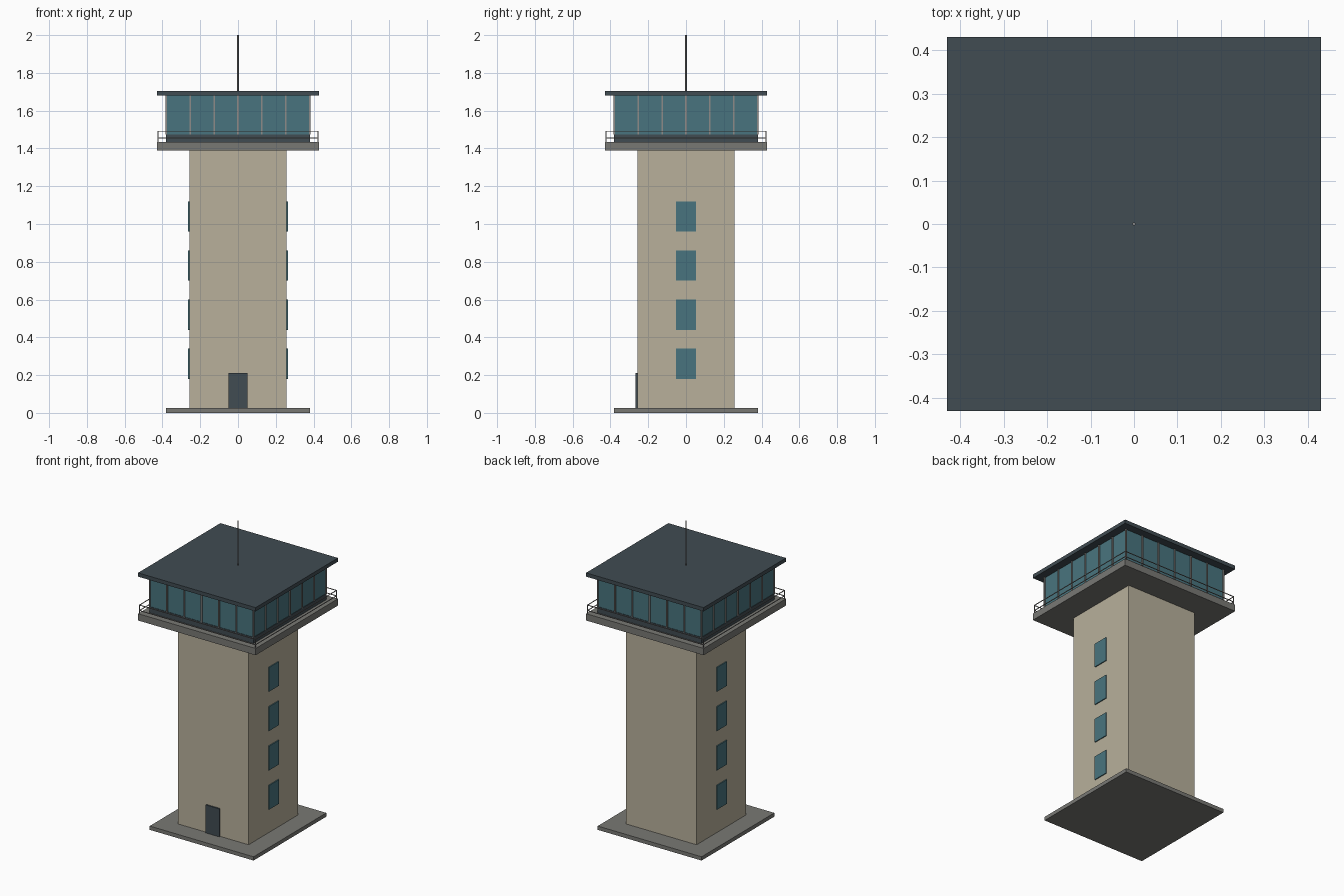
import bpy, bmesh
from mathutils import Matrix, Vector

if "Cube" in bpy.data.objects:
    bpy.data.objects.remove(bpy.data.objects["Cube"])


def material(name, rgb):
    m = bpy.data.materials.new(name)
    m.diffuse_color = (*rgb, 1)
    m.use_nodes = True
    m.node_tree.nodes["Principled BSDF"].inputs["Base Color"].default_value = m.diffuse_color
    return m


WALL = material("sand_wall", (0.48, 0.435, 0.33))
CONCRETE = material("grey_concrete", (0.19, 0.19, 0.175))
DARK = material("dark_slate", (0.052, 0.072, 0.085))
GLASS = material("teal_glass", (0.066, 0.175, 0.21))
METAL = material("grey_metal", (0.27, 0.26, 0.25))


def boxes(name, mat, specs):
    """One object from boxes given as (low corner, high corner)."""
    bm = bmesh.new()
    for lo, hi in specs:
        lo, hi = Vector(lo), Vector(hi)
        bmesh.ops.create_cube(bm, size=1, matrix=Matrix.Translation((lo + hi) / 2)
                              @ Matrix.Diagonal((*(hi - lo), 1)))
    me = bpy.data.meshes.new(name)
    bm.to_mesh(me)
    bm.free()
    me.materials.append(mat)
    ob = bpy.data.objects.new(name, me)
    bpy.context.collection.objects.link(ob)
    return ob


def slab(name, mat, half, z0, z1):
    return boxes(name, mat, [((-half, -half, z0), (half, half, z1))])


# Stacked square storeys
slab("ground_slab", CONCRETE, 0.38, 0, 0.025)
slab("shaft", WALL, 0.258, 0.025, 1.39)
slab("balcony_deck", CONCRETE, 0.43, 1.39, 1.435)
slab("cabin_sill", DARK, 0.38, 1.435, 1.475)
slab("cabin_glass", GLASS, 0.377, 1.475, 1.68)
slab("roof", DARK, 0.43, 1.68, 1.705)

# Door on the front and windows up both sides
boxes("door", DARK, [((-0.05, -0.267, 0.004), (0.05, -0.258, 0.21))])
panes = []
for i in range(4):
    z = 0.18 + 0.26 * i
    for x0, x1 in ((0.258, 0.264), (-0.264, -0.258)):
        panes.append(((x0, -0.052, z), (x1, 0.052, z + 0.16)))
boxes("shaft_windows", GLASS, panes)

# Cabin mullions, seven per side with shared corners
r, h = 0.004, 0.38
bars = set()
for i in range(7):
    t = round(-h + i * h / 3, 4)
    bars |= {(t, -h), (t, h), (-h, t), (h, t)}
boxes("mullions", METAL, [((x - r, y - r, 1.475), (x + r, y + r, 1.68)) for x, y in sorted(bars)])

# Balcony railing: corner posts with a top and a middle rail
r, h = 0.002, 0.424
rails = [((x - r, y - r, 1.435), (x + r, y + r, 1.493)) for x in (-h, h) for y in (-h, h)]
for z in (1.455, 1.491):
    for s in (-h, h):
        rails.append(((-h, s - r, z - r), (h, s + r, z + r)))
        rails.append(((s - r, -h, z - r), (s + r, h, z + r)))
boxes("railing", METAL, rails)

# Roof antenna
bpy.ops.mesh.primitive_cylinder_add(vertices=8, radius=0.004, depth=0.295, location=(0, 0, 1.8525))
antenna = bpy.context.object
antenna.name = "antenna"
antenna.data.materials.append(METAL)
